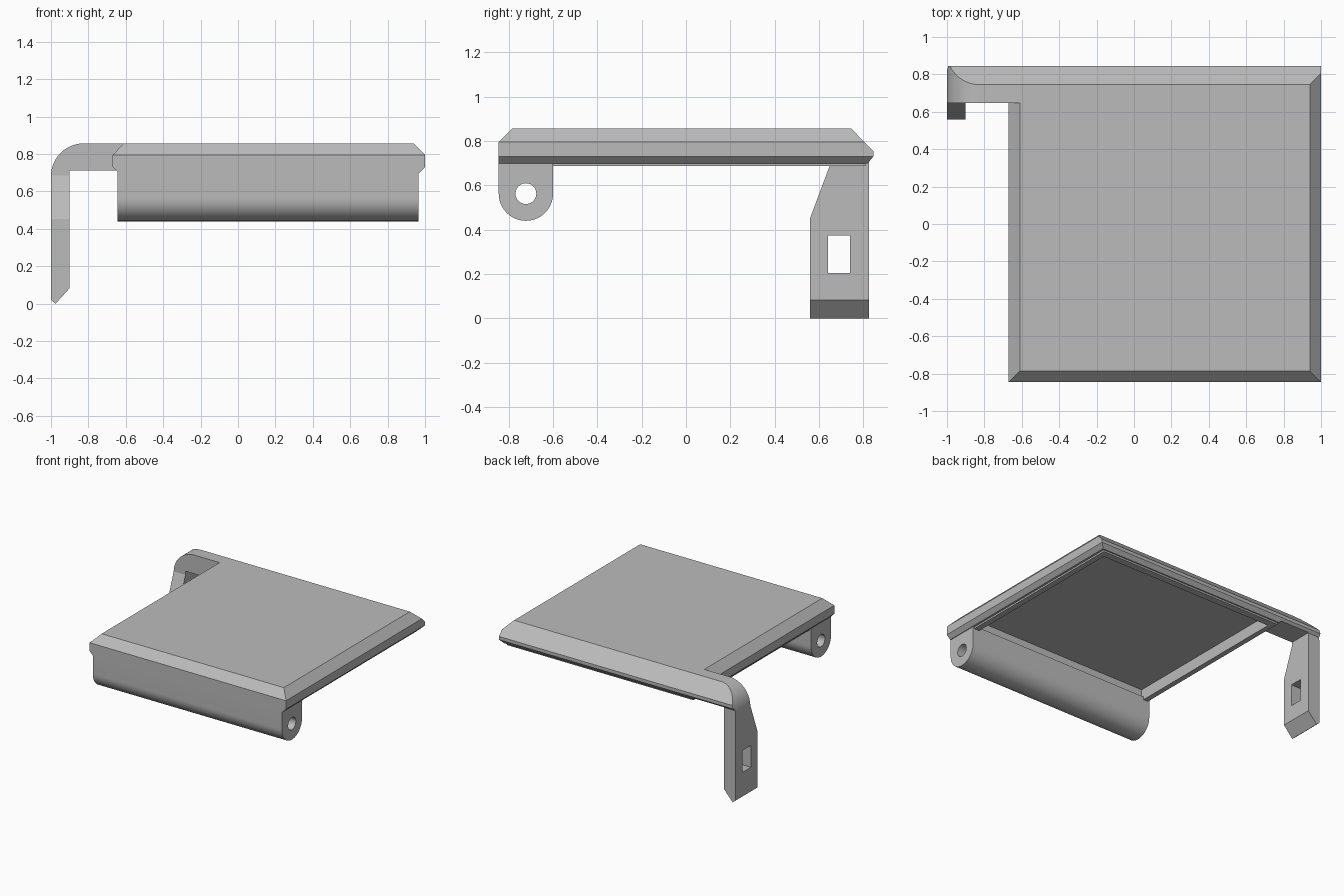
import bpy
import bmesh
from math import cos, sin, pi, radians

cube = bpy.data.objects.get("Cube")
if cube:
    bpy.data.objects.remove(cube, do_unlink=True)

# Single flat grey
grey = bpy.data.materials.new("mid_grey")
grey.use_nodes = True
COLOUR = (0.5, 0.5, 0.5, 1)
grey.diffuse_color = COLOUR
grey.node_tree.nodes["Principled BSDF"].inputs["Base Color"].default_value = COLOUR


def arc(cx, cz, r, start, end, steps):
    """Points along a circular arc, angles in degrees."""
    angles = [radians(start + (end - start) * i / steps) for i in range(steps + 1)]
    return [(cx + r * cos(a), cz + r * sin(a)) for a in angles]


def prism(name, points, axis, low, high):
    """Extrude a side profile (axis x: y,z points; axis y: x,z points)."""
    bm = bmesh.new()
    place = (lambda p, t: (t, p[0], p[1])) if axis == "x" else (lambda p, t: (p[0], t, p[1]))
    face = bm.faces.new([bm.verts.new(place(p, low)) for p in points])
    made = bmesh.ops.extrude_face_region(bm, geom=[face])["geom"]
    shift = (high - low, 0, 0) if axis == "x" else (0, high - low, 0)
    bmesh.ops.translate(bm, vec=shift, verts=[v for v in made if isinstance(v, bmesh.types.BMVert)])
    bmesh.ops.recalc_face_normals(bm, faces=bm.faces)
    mesh = bpy.data.meshes.new(name)
    bm.to_mesh(mesh)
    bm.free()
    mesh.materials.append(grey)
    obj = bpy.data.objects.new(name, mesh)
    bpy.context.collection.objects.link(obj)
    return obj


def rect(a, b, low, high):
    return [(a, low), (b, low), (b, high), (a, high)]


def select(obj):
    bpy.ops.object.select_all(action="DESELECT")
    obj.select_set(True)
    bpy.context.view_layer.objects.active = obj


def combine(obj, tool, operation):
    """Apply a boolean, then drop the tool object."""
    mod = obj.modifiers.new("combine", "BOOLEAN")
    mod.operation = operation
    mod.solver = "EXACT"
    mod.object = tool
    select(obj)
    bpy.ops.object.modifier_apply(modifier=mod.name)
    bpy.data.objects.remove(tool, do_unlink=True)


TOP = 0.857
LIP = 0.687
RIM = 0.70

# Lid plate: bevelled cross-section in both directions, hollow underneath
plate = prism("lid_plate", [
    (-0.63, LIP), (0.955, LIP), (0.955, RIM), (0.97, RIM), (1, 0.73), (1, 0.795),
    (0.94, TOP), (-0.61, TOP), (-0.67, 0.795), (-0.67, 0.73), (-0.64, RIM), (-0.63, RIM),
], "y", -1, 1)
plate_side = prism("plate_side", [
    (-0.7, LIP), (0.81, LIP), (0.81, RIM), (0.82, RIM), (0.845, 0.73), (0.845, 0.755),
    (0.745, TOP), (-0.785, TOP), (-0.845, 0.795), (-0.845, RIM), (-0.7, RIM),
], "x", -1.2, 1.2)
combine(plate, plate_side, "INTERSECT")
recess = prism("recess", rect(-0.59, 0.91, 0.5, 0.775), "y", -0.62, 0.755)
combine(plate, recess, "DIFFERENCE")

# Hinge barrel along the front edge, with a pin hole right through
HINGE_Y, HINGE_Z, HINGE_R = -0.7225, 0.563, 0.1225
hinge = prism("hinge_barrel",
              [(-0.6, RIM + 0.01), (-0.845, RIM + 0.01)]
              + arc(HINGE_Y, HINGE_Z, HINGE_R, 180, 360, 32), "x", -0.643, 0.965)
pin_hole = prism("pin_hole", arc(HINGE_Y, HINGE_Z, 0.047, 0, 350, 35), "x", -1, 1.2)
combine(hinge, pin_hole, "DIFFERENCE")

# Latch arm: bent strip seen from the front, trimmed by its tapered side outline
arm = prism("latch_arm",
            [(-0.975, 0), (-0.9, 0.083), (-0.9, 0.713), (-0.61, 0.713), (-0.61, TOP)]
            + arc(-0.825, TOP - 0.175, 0.175, 90, 180, 20) + [(-1, 0.02)], "y", 0.4, 1)
arm_side = prism("arm_side", [
    (0.56, -0.1), (0.825, -0.1), (0.825, 0.71), (0.845, 0.73), (0.845, 0.755), (0.745, TOP),
    (0.745, TOP + 0.1), (0.647, TOP + 0.1), (0.647, 0.685), (0.56, 0.453),
], "x", -1.2, 0)
# Keep the sloped back edge in line with the plate
slope = prism("slope", [(0.845, 0.755), (0.745, TOP), (0.745, 1.1), (1, 1.1), (1, 0.755)], "x", -1.3, 0.1)
combine(arm_side, slope, "DIFFERENCE")
combine(arm, arm_side, "INTERSECT")
slot = prism("catch_slot", rect(0.64, 0.74, 0.205, 0.373), "x", -1.2, -0.7)
combine(arm, slot, "DIFFERENCE")

for part in (plate, hinge, arm):
    select(part)
    bpy.ops.object.shade_smooth_by_angle(angle=pi / 9)
